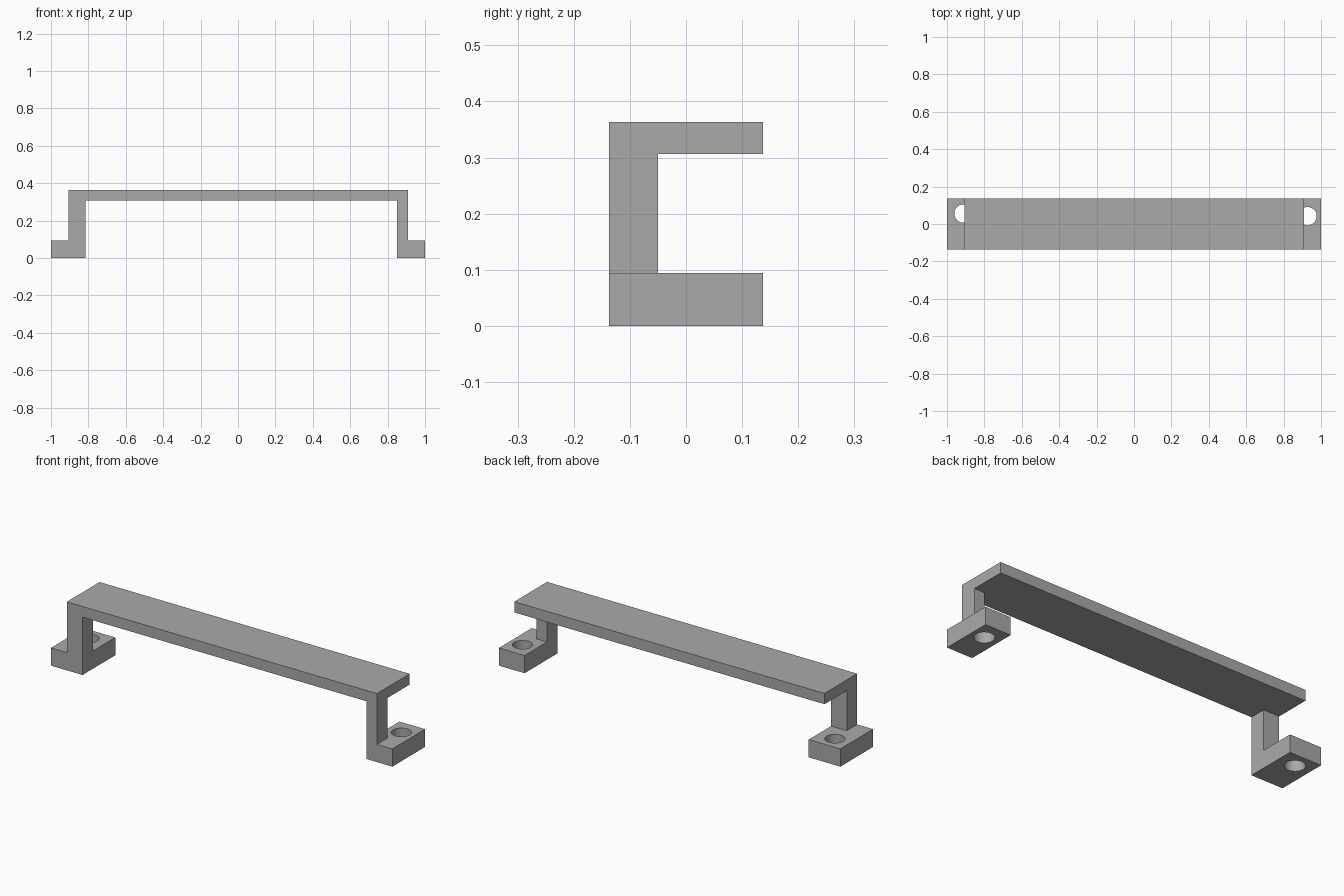
import bpy
from math import radians

cube = bpy.data.objects.get("Cube")
if cube:
    bpy.data.objects.remove(cube, do_unlink=True)

grey = bpy.data.materials.new("plain grey")
grey.use_nodes = True
GREY = (0.4, 0.4, 0.4, 1)
grey.diffuse_color = GREY
grey.node_tree.nodes["Principled BSDF"].inputs["Base Color"].default_value = GREY

DEPTH = 0.137       # half depth of the whole bracket
LEG_BACK = -0.05    # rear face of the legs
FOOT_TOP = 0.094
PLATE_BOTTOM, PLATE_TOP = 0.306, 0.363


def box(name, x, y, z):
    """Box spanning the given (low, high) ranges."""
    spans = (x, y, z)
    bpy.ops.mesh.primitive_cube_add(size=1, location=[(a + b) / 2 for a, b in spans])
    ob = bpy.context.object
    ob.name = name
    ob.scale = [b - a for a, b in spans]
    bpy.ops.object.transform_apply(location=True, rotation=False, scale=True)
    ob.data.materials.append(grey)
    return ob


def combine(target, tool, operation):
    """Apply a boolean and discard the tool object."""
    mod = target.modifiers.new(operation.lower(), "BOOLEAN")
    mod.operation, mod.solver, mod.object = operation, "EXACT", tool
    bpy.context.view_layer.objects.active = target
    bpy.ops.object.modifier_apply(modifier=mod.name)
    bpy.data.objects.remove(tool, do_unlink=True)


# Long top plate
bracket = box("mounting_bracket", (-0.907, 0.91), (-DEPTH, DEPTH), (PLATE_BOTTOM, PLATE_TOP))

# Each side: leg range, foot range, screw hole centre
sides = {
    "right": ((-0.907, -0.815), (-1, -0.815), (-0.912, 0.056)),
    "left": ((0.85, 0.91), (0.85, 1), (0.928, 0.042)),
}
for side, (leg_x, foot_x, hole) in sides.items():
    # Foot and the narrow leg rising from its front
    foot = box(side + "_foot", foot_x, (-DEPTH, DEPTH), (0, FOOT_TOP))
    leg = box(side + "_leg", leg_x, (-DEPTH, LEG_BACK), (FOOT_TOP / 2, (PLATE_BOTTOM + PLATE_TOP) / 2))
    combine(foot, leg, "UNION")

    # Screw hole through the foot
    bpy.ops.mesh.primitive_cylinder_add(vertices=48, radius=0.049, depth=FOOT_TOP * 2,
                                        location=(*hole, FOOT_TOP / 2))
    cutter = bpy.context.object
    cutter.data.materials.append(grey)
    combine(foot, cutter, "DIFFERENCE")
    combine(bracket, foot, "UNION")

# Smooth hole walls, sharp edges elsewhere
bpy.ops.object.select_all(action="DESELECT")
bracket.select_set(True)
bpy.context.view_layer.objects.active = bracket
bpy.ops.object.shade_smooth_by_angle(angle=radians(30))
